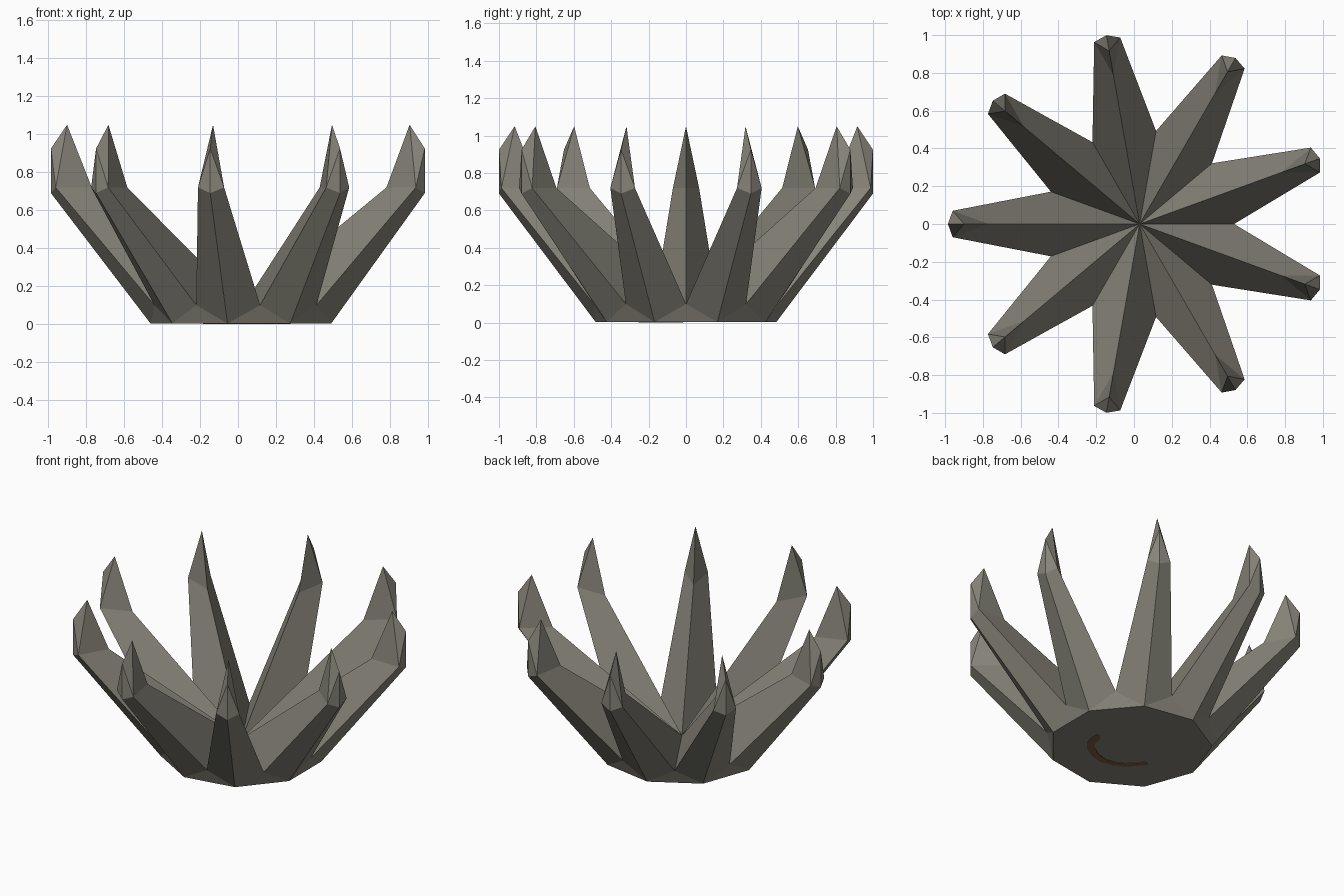
import bpy, bmesh, math
from mathutils import Vector

if "Cube" in bpy.data.objects:
    bpy.data.objects.remove(bpy.data.objects["Cube"])

N = 9
CX = 0.03           # axis of the radial pattern
BASE = 0.003        # underside sits just above the painted mark


def material(name, rgb):
    m = bpy.data.materials.new(name)
    m.diffuse_color = (*rgb, 1)
    m.use_nodes = True
    m.node_tree.nodes["Principled BSDF"].inputs["Base Color"].default_value = m.diffuse_color
    return m


def finish(name, bm, mat):
    bmesh.ops.recalc_face_normals(bm, faces=bm.faces)
    me = bpy.data.meshes.new(name)
    bm.to_mesh(me)
    bm.free()
    me.materials.append(mat)
    ob = bpy.data.objects.new(name, me)
    bpy.context.collection.objects.link(ob)
    return ob


stone = material("warm_grey", (0.24, 0.23, 0.19))
brown = material("dark_brown", (0.20, 0.105, 0.055))

# Spiked bowl: nine prongs around a shared floor point
bm = bmesh.new()


def vert(angle, r, side, z):
    c, s = math.cos(angle), math.sin(angle)
    return bm.verts.new((CX + r * c - side * s, r * s + side * c, z))


step = 2 * math.pi / N
angles = [math.pi + i * step for i in range(N)]
floor = vert(0, 0, 0, 0.10)
feet = [vert(a, 0.49, 0, BASE) for a in angles]
valleys = [vert(a + step / 2, 0.50, 0, 0.10) for a in angles]
for i, a in enumerate(angles):
    elbow = vert(a, 1.015, 0, 0.69)
    shoulder = vert(a, 1.015, 0, 0.925)
    inner = vert(a, 0.80, 0, 0.72)
    tip = vert(a, 0.93, 0, 1.05)
    for side, valley in ((0.07, valleys[i]), (-0.07, valleys[i - 1])):
        edge = vert(a, 0.99, side, 0.72)
        bm.faces.new((feet[i], valley, edge, elbow))     # outer flank
        bm.faces.new((floor, inner, edge, valley))       # inner flank
        bm.faces.new((elbow, edge, shoulder))            # claw tip
        bm.faces.new((shoulder, edge, tip))
        bm.faces.new((tip, edge, inner))
    bm.faces.new((feet[i], feet[(i + 1) % N], valleys[i]))
bm.faces.new(feet[::-1])
finish("spiked_bowl", bm, stone)

# Curved brush mark on the underside: a thin ribbon (across, toward, half width)
path = [(-0.19, 0.135, 0.012), (-0.205, 0.10, 0.026), (-0.235, 0.04, 0.024),
        (-0.235, -0.02, 0.024), (-0.212, -0.095, 0.022), (-0.165, -0.165, 0.022),
        (-0.10, -0.205, 0.018), (-0.03, -0.222, 0.018), (0.04, -0.212, 0.016),
        (0.085, -0.205, 0.018), (0.10, -0.20, 0.010)]
az = math.radians(50)
toward = Vector((math.cos(az), math.sin(az), 0))
across = Vector((-math.sin(az), math.cos(az), 0))
pts = [Vector((CX, 0, 0)) + across * u + toward * w for u, w, h in path]
bm = bmesh.new()
rows = []
for i, p in enumerate(pts):
    d = (pts[min(i + 1, len(pts) - 1)] - pts[max(i - 1, 0)]).normalized()
    n = Vector((-d.y, d.x, 0)) * path[i][2]
    up = Vector((0, 0, 0.004))
    rows.append([bm.verts.new(v) for v in (p + n, p - n, p - n + up, p + n + up)])
for a, b in zip(rows, rows[1:]):
    for k in range(4):
        bm.faces.new((a[k], a[(k + 1) % 4], b[(k + 1) % 4], b[k]))
bm.faces.new(rows[0])
bm.faces.new(rows[-1][::-1])
finish("underside_mark", bm, brown)
